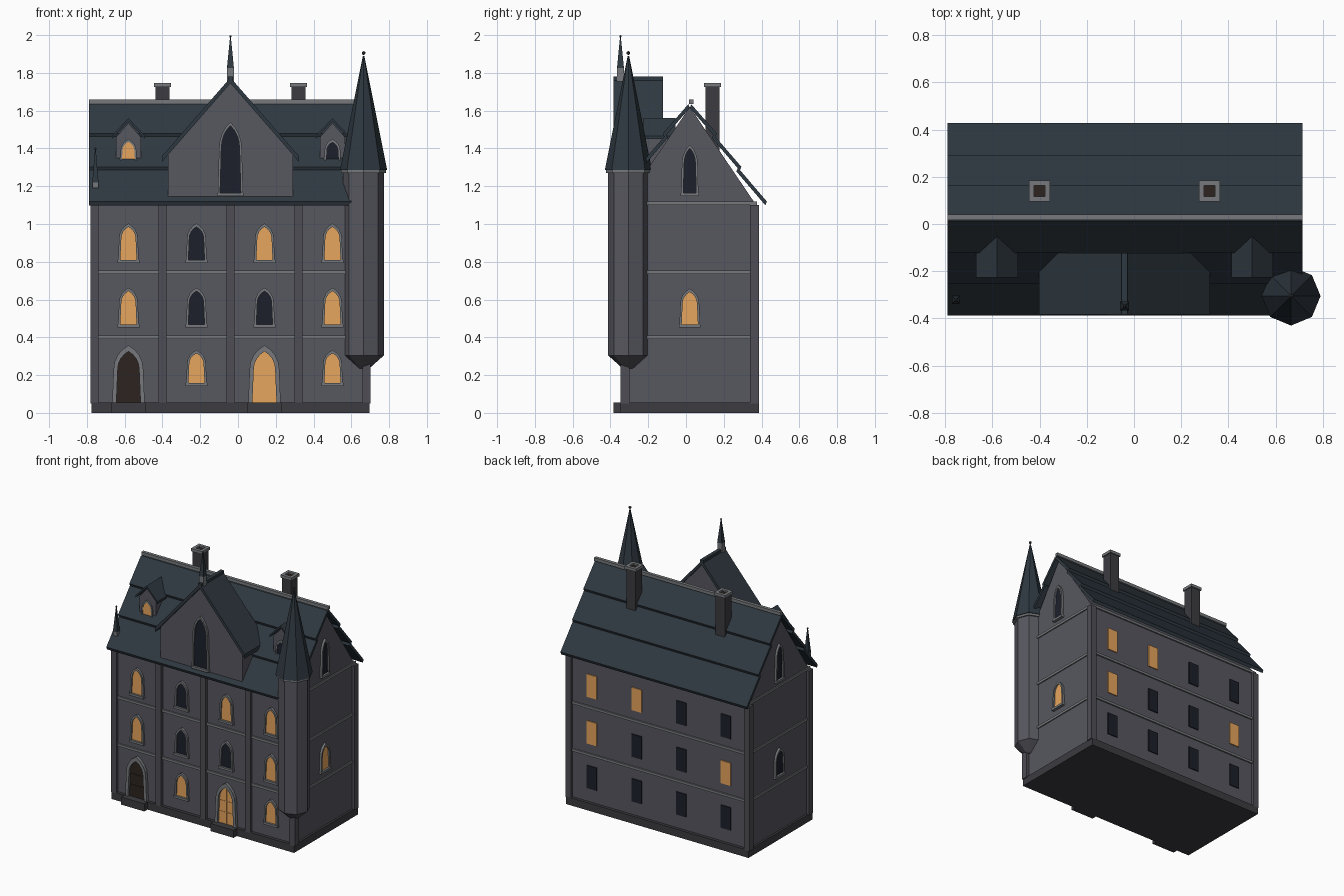
import bpy, bmesh, math
from mathutils import Matrix, Vector

if "Cube" in bpy.data.objects:
    bpy.data.objects.remove(bpy.data.objects["Cube"])

def material(name, rgb):
    m = bpy.data.materials.new(name)
    m.diffuse_color = (*rgb, 1)
    m.use_nodes = True
    m.node_tree.nodes["Principled BSDF"].inputs["Base Color"].default_value = m.diffuse_color
    return m

WALL = material("wall_stone", (0.095, 0.095, 0.115))
PIER = material("pier_stone", (0.075, 0.075, 0.09))
BASE = material("base_stone", (0.045, 0.045, 0.052))
TRIM = material("trim_stone", (0.18, 0.19, 0.20))
ROOF = material("slate", (0.028, 0.040, 0.052))
DARK = material("dark_glass", (0.012, 0.014, 0.024))
LIT = material("lit_glass", (0.80, 0.38, 0.11))
DOOR = material("dark_wood", (0.025, 0.017, 0.013))

CX, CY = -0.04, 0.02                     # centre of the house block
BAYS = [-0.58, -0.22, 0.14, 0.50]

def finish(bm, name, mat, M=None):
    if M:
        bm.transform(M)
    bmesh.ops.recalc_face_normals(bm, faces=bm.faces)
    me = bpy.data.meshes.new(name)
    bm.to_mesh(me)
    bm.free()
    me.materials.append(mat)
    ob = bpy.data.objects.new(name, me)
    bpy.context.collection.objects.link(ob)
    return ob

def box(name, x0, x1, y0, y1, z0, z1, mat, M=None):
    bm = bmesh.new()
    bmesh.ops.create_cube(bm, size=1)
    bm.transform(Matrix.Translation(((x0+x1)/2, (y0+y1)/2, (z0+z1)/2))
                 @ Matrix.Diagonal((x1-x0, y1-y0, z1-z0, 1)))
    return finish(bm, name, mat, M)

def prism(name, pts, d0, d1, mat, axis='y', M=None):
    bm = bmesh.new()
    f = bm.faces.new([bm.verts.new((u, d0, v) if axis == 'y' else (d0, u, v)) for u, v in pts])
    ext = bmesh.ops.extrude_face_region(bm, geom=[f])
    d = d1 - d0
    bmesh.ops.translate(bm, verts=[v for v in ext['geom'] if isinstance(v, bmesh.types.BMVert)],
                        vec=(0, d, 0) if axis == 'y' else (d, 0, 0))
    return finish(bm, name, mat, M)

def cone(name, x, y, z0, z1, r0, r1, n, mat, turn=0):
    bm = bmesh.new()
    bmesh.ops.create_cone(bm, cap_ends=True, segments=n, radius1=r0, radius2=r1, depth=z1-z0)
    return finish(bm, name, mat, Matrix.Translation((x, y, (z0+z1)/2)) @ Matrix.Rotation(turn, 4, 'Z'))

def ball(name, x, y, z, r):
    bm = bmesh.new()
    bmesh.ops.create_icosphere(bm, subdivisions=1, radius=r)
    return finish(bm, name, BASE, Matrix.Translation((x, y, z)))

def arch(b, w, hs, h, n=4):
    # pointed arch outline, foot half-width b, springing half-width w
    side = []
    for i in range(n + 1):
        a = math.radians(60 * i / n)
        side.append((-w + 2*w*math.cos(a), hs + (h-hs)*math.sin(a)/math.sin(math.radians(60))))
    right = [(b, 0)] + side
    return right + [(-u, v) for u, v in reversed(right[:-1])]

def opening(name, M, b, h, mat, f=0.012, sill=True, proud=0.016):
    # arched pane with a raised stone frame; local front is -y
    hs = h * 0.66
    inner, outer = arch(b, b*0.88, hs, h), arch(b+f, b*0.88+f, hs, h+f*1.5)
    prism(name + "_pane", inner, 0.01, -0.006, mat, M=M)
    bm = bmesh.new()
    loops = [[bm.verts.new((u, d, v)) for u, v in p]
             for p, d in ((inner, 0.0), (inner, -proud), (outer, -proud), (outer, 0.0))]
    for k in range(3):
        for i in range(len(inner) - 1):
            bm.faces.new((loops[k][i], loops[k][i+1], loops[k+1][i+1], loops[k+1][i]))
    finish(bm, name + "_frame", TRIM, M)
    if sill:
        box(name + "_sill", -b-f-0.003, b+f+0.003, -proud-0.005, 0, -0.012, 0.004, TRIM, M)

def at(x, y, z, deg=0):
    return Matrix.Translation((x, y, z)) @ Matrix.Rotation(math.radians(deg), 4, 'Z')

# House block, plinth and string courses
prism("house_walls", [(CY-0.345, 0.03), (CY+0.345, 0.03), (CY+0.345, 1.11), (CY, 1.62), (CY-0.345, 1.11)],
      -0.76, 0.68, WALL, 'x')
box("plinth", -0.775, 0.695, -0.347, 0.387, 0, 0.055, BASE)
for z in (0.40, 0.745, 1.11):
    box("string_course", -0.768, 0.688, -0.335, 0.375, z-0.009, z+0.009, TRIM)

# Pilasters
for i in range(5):
    x = -0.76 + 0.36*i
    box("front_pilaster", x-0.022, x+0.022, -0.347, -0.30, 0.05, 1.10, PIER)
    if i in (0, 4):
        box("back_pilaster", x-0.022, x+0.022, 0.34, 0.387, 0.05, 1.10, PIER)

# Front windows
FY = -0.325
for z, h, row in ((0.155, 0.16, ".L.L"), (0.465, 0.18, "LDDL"), (0.805, 0.18, "LDLL")):
    for x, c in zip(BAYS, row):
        if c != ".":
            opening("front_window", at(x, FY, z), 0.043, h, LIT if c == "L" else DARK)

# Doors with steps
for x, m in ((BAYS[0], DOOR), (BAYS[2], LIT)):
    opening("door", at(x, FY, 0.055), 0.064, 0.27, m, 0.022, False, 0.022)
    box("door_step", x-0.093, x+0.093, -0.383, -0.33, 0, 0.055, BASE)
    box("door_bar", x-0.002, x+0.002, FY-0.009, FY, 0.055, 0.32, m)
    for z in (0.14, 0.22):
        box("door_bar", x-0.056, x+0.056, FY-0.009, FY, z-0.002, z+0.002, m)

# Side windows
for x, deg, m in ((0.68, 90, LIT), (-0.76, -90, DARK)):
    opening("side_window", at(x, CY, 0.465, deg), 0.043, 0.175, m)
    opening("attic_window", at(x, CY, 1.16, deg), 0.034, 0.24, DARK)

# Back windows
for z, row in ((0.235, "DDDD"), (0.56, "LDDL"), (0.90, "DDLL")):
    for x, c in zip(BAYS, row):
        box("back_window", x-0.04, x+0.04, 0.355, 0.372, z-0.083, z+0.083, LIT if c == "L" else DARK)

# Main roof: three overlapping slate courses on each slope, plus ridge strip
S = 1.36
for s in (-1, 1):
    for a, b in ((0.008, 0.135), (0.125, 0.265), (0.255, 0.40)):
        za, zb = 1.645 - S*a, 1.645 - S*b + 0.018
        pts = [(a, za), (b+0.008, zb), (b, zb-0.02), (a-0.008, za-0.02)]
        prism("slate_course", [(CY + s*u, v) for u, v in pts], -0.79, 0.713, ROOF, 'x')
box("ridge_strip", -0.79, 0.713, CY-0.004, CY+0.02, 1.635, 1.658, TRIM)

def gable_roof(name, x, w, ze, za, t, y0, y1):
    prism(name, [(x-w, ze), (x, za), (x+w, ze), (x+w, ze-t), (x, za-t), (x-w, ze-t)], y0, y1, ROOF)

# Large front gable
prism("front_gable_wall", [(CX-0.33, 1.115), (CX+0.33, 1.115), (CX+0.33, 1.37), (CX, 1.75), (CX-0.33, 1.37)],
      -0.365, -0.135, WALL)
gable_roof("front_gable_roof", CX, 0.362, 1.36, 1.775, 0.03, -0.383, -0.123)
box("gable_ridge", CX-0.013, CX+0.013, -0.383, -0.123, 1.755, 1.78, ROOF)
box("gable_base_trim", CX-0.33, CX+0.33, -0.372, -0.33, 1.10, 1.115, TRIM)
opening("gable_window", at(CX, -0.365, 1.16), 0.055, 0.36, DARK)

# Dormers
for x, m in ((BAYS[0], LIT), (BAYS[3], DARK)):
    prism("dormer_wall", [(x-0.066, 1.28), (x+0.066, 1.28), (x+0.066, 1.46), (x, 1.535), (x-0.066, 1.46)],
          -0.212, -0.06, WALL)
    gable_roof("dormer_roof", x, 0.088, 1.467, 1.56, 0.016, -0.226, -0.055)
    opening("dormer_window", at(x, -0.212, 1.30), 0.036, 0.135, m, 0.01, False, 0.01)

# Chimneys
for x in (-0.40, 0.32):
    y = 0.14
    box("chimney", x-0.037, x+0.037, y-0.037, y+0.037, 1.32, 1.73, BASE)
    for s in (-1, 1):
        box("chimney_cap", x+s*0.034-0.011, x+s*0.034+0.011, y-0.045, y+0.045, 1.725, 1.746, TRIM)
        box("chimney_cap", x-0.034, x+0.034, y+s*0.034-0.011, y+s*0.034+0.011, 1.725, 1.746, TRIM)
    box("chimney_flue", x-0.024, x+0.024, y-0.024, y+0.024, 1.72, 1.734, DOOR)

# Corner turret
TX, TY = 0.665, -0.305
cone("turret_foot", TX, TY, 0.235, 0.305, 0.03, 0.108, 8, PIER)
cone("turret_shaft", TX, TY, 0.305, 1.28, 0.108, 0.108, 8, WALL)
cone("turret_ring", TX, TY, 1.27, 1.29, 0.119, 0.119, 8, TRIM)
cone("turret_spire", TX, TY, 1.285, 1.89, 0.125, 0.004, 8, ROOF)
ball("turret_ball", TX, TY, 1.905, 0.011)

# Pinnacles on the gable peak and left corner
def pinnacle(x, y, z, r, post, spike):
    box("pinnacle_post", x-r, x+r, y-r, y+r, z, z+post, TRIM)
    cone("pinnacle_spike", x, y, z+post, z+post+spike, r*1.45, 0.003, 4, ROOF, math.pi/4)
    ball("pinnacle_ball", x, y, z+post+spike+0.003, 0.007)

pinnacle(CX, -0.347, 1.755, 0.018, 0.07, 0.165)
pinnacle(-0.755, -0.322, 1.19, 0.016, 0.03, 0.175)
